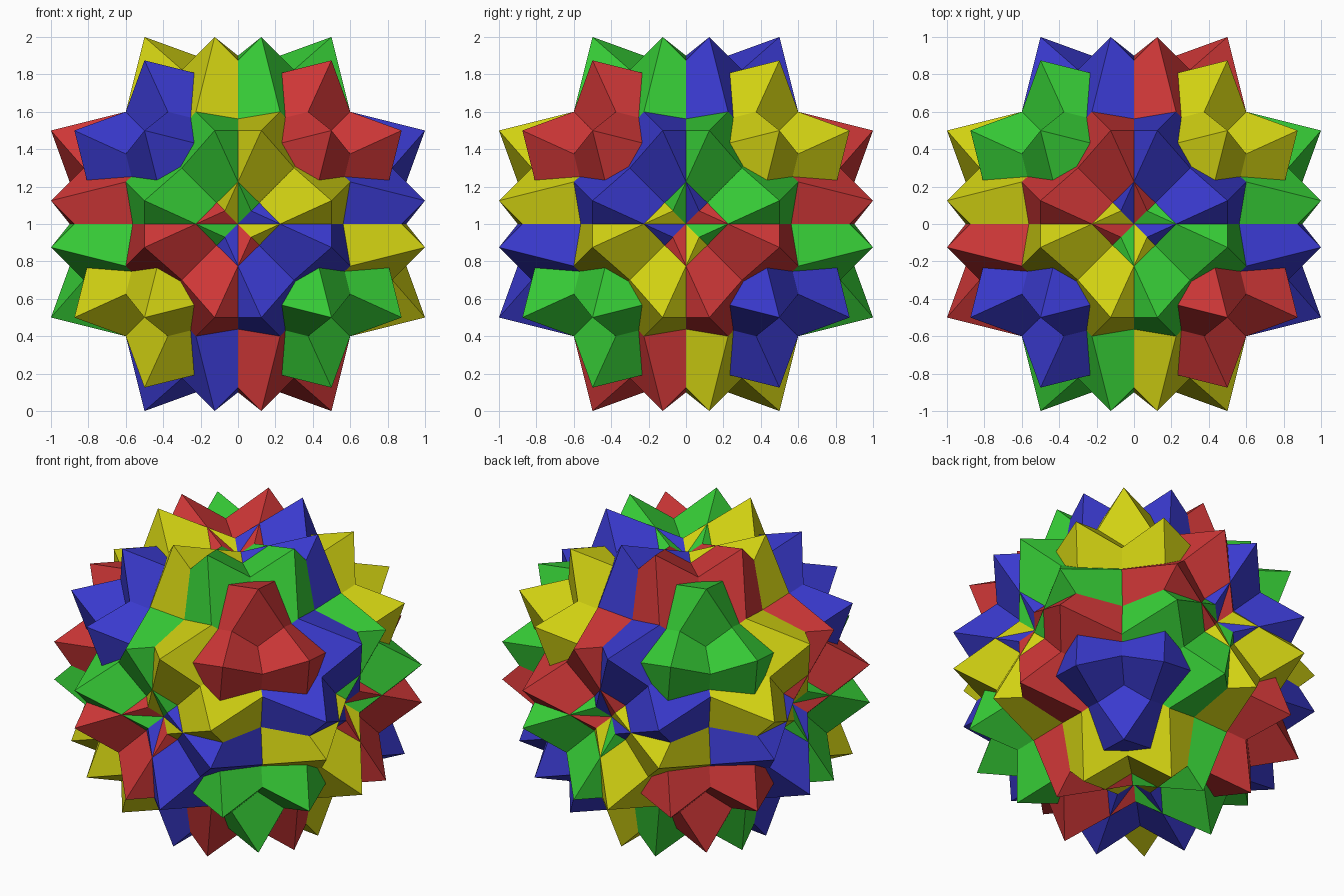
import bpy, bmesh
from math import pi
from mathutils import Vector, Matrix

if "Cube" in bpy.data.objects:
    bpy.data.objects.remove(bpy.data.objects["Cube"])

# Each colour belongs to one body diagonal of a cube
COLOURS = {
    "yellow": ((1, 1, 1), (0.64, 0.64, 0.006)),
    "red": ((1, -1, 1), (0.62, 0.038, 0.038)),
    "blue": ((-1, -1, 1), (0.042, 0.042, 0.62)),
    "green": ((-1, 1, 1), (0.038, 0.62, 0.038)),
}
RADIUS = 9 / 8  # makes the widest points reach exactly 1


def half_turn(axis):
    return Matrix.Rotation(pi, 4, Vector(axis))


def octahedron(name, matrix, material):
    bm = bmesh.new()
    bmesh.ops.create_cube(bm, size=2)
    # An octahedron is the dual of a cube: one vertex per cube face
    points = [f.normal.copy() * RADIUS for f in bm.faces]
    bm.free()
    bm = bmesh.new()
    for p in points:
        bm.verts.new(p)
    bmesh.ops.convex_hull(bm, input=bm.verts[:])
    bmesh.ops.transform(bm, matrix=matrix, verts=bm.verts[:])
    bmesh.ops.recalc_face_normals(bm, faces=bm.faces[:])
    mesh = bpy.data.meshes.new(name)
    bm.to_mesh(mesh)
    bm.free()
    mesh.materials.append(material)
    ob = bpy.data.objects.new(name, mesh)
    ob.location.z = 1
    bpy.context.collection.objects.link(ob)


# Three interlocking octahedra per colour, twelve in all
for colour, (axis, rgb) in COLOURS.items():
    mat = bpy.data.materials.new(colour)
    mat.diffuse_color = (*rgb, 1)
    mat.use_nodes = True
    mat.node_tree.nodes["Principled BSDF"].inputs["Base Color"].default_value = mat.diffuse_color
    others = [a for c, (a, _) in COLOURS.items() if c != colour]
    for i, other in enumerate(others, 1):
        octahedron(f"{colour}_octahedron_{i}",
                   half_turn(axis) @ half_turn(other), mat)
